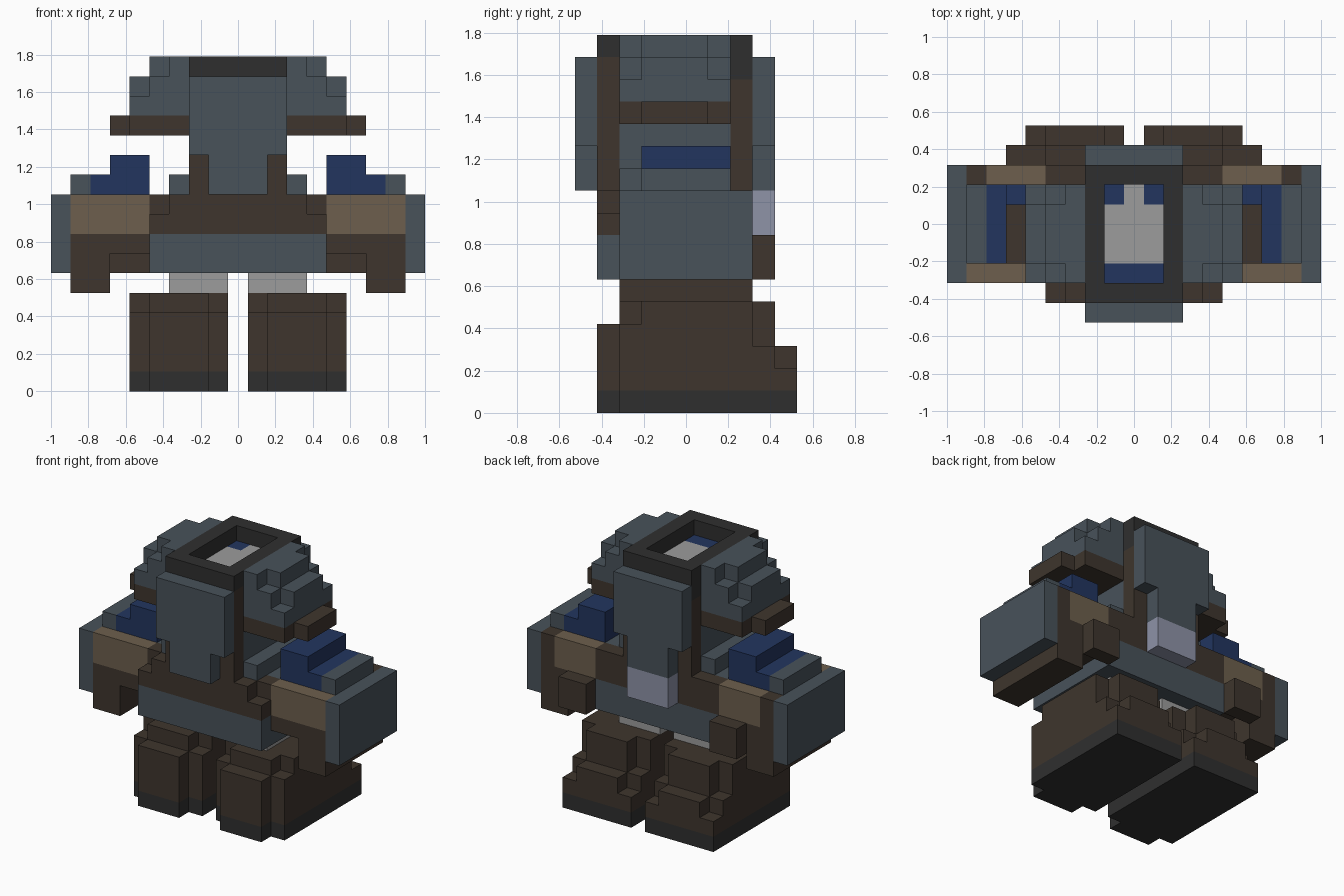
import bpy, bmesh

if "Cube" in bpy.data.objects:
    bpy.data.objects.remove(bpy.data.objects["Cube"])

U = 2 / 19  # one block


def linear(c):
    c /= 255
    return c / 12.92 if c <= 0.04045 else ((c + 0.055) / 1.055) ** 2.4


COLOURS = {
    "slate": (72, 82, 90), "brown": (62, 53, 45), "charcoal": (47, 47, 47),
    "tan": (109, 95, 77), "navy": (34, 53, 95), "grey": (156, 156, 156),
    "lavender": (142, 147, 167),
}
MATS = {}
for cname, rgb in COLOURS.items():
    m = bpy.data.materials.new(cname)
    m.diffuse_color = (*[linear(c) for c in rgb], 1)
    m.use_nodes = True
    m.node_tree.nodes["Principled BSDF"].inputs["Base Color"].default_value = m.diffuse_color
    MATS[cname] = m
NAMES = list(MATS)

cells = {}  # block position -> (part, colour); later boxes repaint earlier ones


def box(part, colour, x, y, z, mirror=True):
    """Fill a box of blocks; x is given in half-block offsets and mirrored."""
    for i in range(round(x[0] + 9.5), round(x[1] + 9.5)):
        for j in range(*y):
            for k in range(*z):
                cells[i, j, k] = (part, colour)
                if mirror:
                    cells[18 - i, j, k] = (part, colour)


# boots: soles, shafts, toe and heel steps
box("boots", "brown", (.5, 5.5), (-3, 3), (0, 5))
box("boots", "brown", (1.5, 4.5), (-4, -3), (0, 4))
box("boots", "brown", (.5, 5.5), (3, 4), (0, 3))
box("boots", "brown", (1.5, 4.5), (3, 4), (3, 5))
box("boots", "brown", (.5, 5.5), (4, 5), (0, 2))
box("boots", "brown", (1.5, 4.5), (4, 5), (2, 3))
for x in (.5, 4.5):
    for k in [(i, j, 4) for i in range(19) for j in (-3,)]:
        if abs(abs(k[0] - 9) - x - .5) < .1:
            cells.pop(k, None)
box("boots", "charcoal", (.5, 5.5), (-3, 5), (0, 1))
box("boots", "charcoal", (1.5, 4.5), (-4, -3), (0, 1))

# legs
box("legs", "grey", (.5, 3.5), (-2, 2), (5, 6))

# torso with belt
box("torso", "slate", (-4.5, 4.5), (-3, 3), (6, 10))
box("torso", "brown", (-4.5, 4.5), (-3, -2), (8, 10))
box("torso", "brown", (-4.5, 4.5), (2, 3), (8, 10))
box("torso", "slate", (2.5, 3.5), (-3, 2), (10, 11))
box("belt", "slate", (-4.5, 4.5), (-4, -3), (6, 8))
box("belt", "brown", (-4.5, 4.5), (-4, -3), (8, 9))
box("belt", "brown", (-3.5, 3.5), (-4, -3), (9, 10))

# central column with straps and an open collar on top
box("column", "slate", (-2.5, 2.5), (-3, 2), (10, 16))
box("straps", "brown", (-2.5, 2.5), (-4, -3), (10, 16))
box("straps", "brown", (-2.5, 2.5), (2, 3), (10, 16))
box("straps", "charcoal", (-2.5, 2.5), (2, 3), (15, 16))
box("column", "grey", (-1.5, 1.5), (-3, 2), (15, 16))
box("column", "navy", (-1.5, 1.5), (-3, -2), (15, 16))
box("column", "navy", (.5, 1.5), (1, 2), (15, 16))
box("collar", "charcoal", (-2.5, 2.5), (-4, -3), (16, 17))
box("collar", "charcoal", (-2.5, 2.5), (2, 3), (16, 17))
box("collar", "charcoal", (1.5, 2.5), (-3, 2), (16, 17))

# front and back plates, narrower at the bottom
for part, y in (("front_plate", (-5, -4)), ("back_plate", (3, 4))):
    box(part, "slate", (-2.5, 2.5), y, (12, 16))
    box(part, "slate", (-1.5, 1.5), y, (10, 12))
box("back_panel", "lavender", (-1.5, 1.5), (3, 4), (8, 10))

# stepped shoulder pads with brown rim
box("shoulder_pads", "slate", (2.5, 3.5), (-3, 2), (14, 17))
box("shoulder_pads", "slate", (3.5, 4.5), (-3, 2), (14, 16))
box("shoulder_pads", "slate", (3.5, 4.5), (-2, 1), (16, 17))
box("shoulder_pads", "slate", (4.5, 5.5), (-3, 2), (14, 15))
box("shoulder_pads", "slate", (4.5, 5.5), (-2, 1), (15, 16))
box("shoulder_rims", "brown", (2.5, 5.5), (-3, 2), (13, 14))
box("shoulder_rims", "brown", (5.5, 6.5), (-2, 1), (13, 14))

# arms: gloves, sleeves, sleeve tops, outer guards
box("gloves", "brown", (6.5, 8.5), (-3, 3), (5, 8))
box("gloves", "brown", (4.5, 6.5), (-3, 3), (7, 8))
box("gloves", "brown", (4.5, 6.5), (3, 4), (6, 8))
box("sleeves", "tan", (4.5, 8.5), (-3, 3), (8, 10))
box("sleeves", "brown", (7.5, 8.5), (2, 3), (8, 10))
box("sleeve_tops", "navy", (4.5, 7.5), (-2, 2), (10, 11))
box("sleeve_tops", "navy", (4.5, 6.5), (-2, 2), (11, 12))
box("sleeve_tops", "slate", (7.5, 8.5), (-2, 2), (10, 11))
box("arm_guards", "slate", (8.5, 9.5), (-3, 3), (6, 10))

# build each part from its exposed block faces
SIDES = []
for axis in range(3):
    for s in (0, 1):
        a, b = (axis + 1) % 3, (axis + 2) % 3
        ring = []
        for p, q in ((0, 0), (1, 0), (1, 1), (0, 1)):
            c = [0, 0, 0]
            c[axis], c[a], c[b] = s, p, q
            ring.append(c)
        d = [0, 0, 0]
        d[axis] = 2 * s - 1
        SIDES.append((d, ring if s else ring[::-1]))

for part in dict.fromkeys(p for p, _ in cells.values()):
    bm = bmesh.new()
    for (i, j, k), (owner, colour) in cells.items():
        if owner != part:
            continue
        for d, ring in SIDES:
            if (i + d[0], j + d[1], k + d[2]) in cells:
                continue
            vs = [bm.verts.new(((i + c[0] - 9.5) * U, (j + c[1]) * U, (k + c[2]) * U))
                  for c in ring]
            bm.faces.new(vs).material_index = NAMES.index(colour)
    bmesh.ops.remove_doubles(bm, verts=bm.verts[:], dist=1e-4)
    bmesh.ops.dissolve_limit(bm, angle_limit=0.01, verts=bm.verts[:],
                             edges=bm.edges[:], delimit={'MATERIAL'})
    me = bpy.data.meshes.new(part)
    bm.to_mesh(me)
    bm.free()
    for m in MATS.values():
        me.materials.append(m)
    bpy.context.collection.objects.link(bpy.data.objects.new(part, me))
